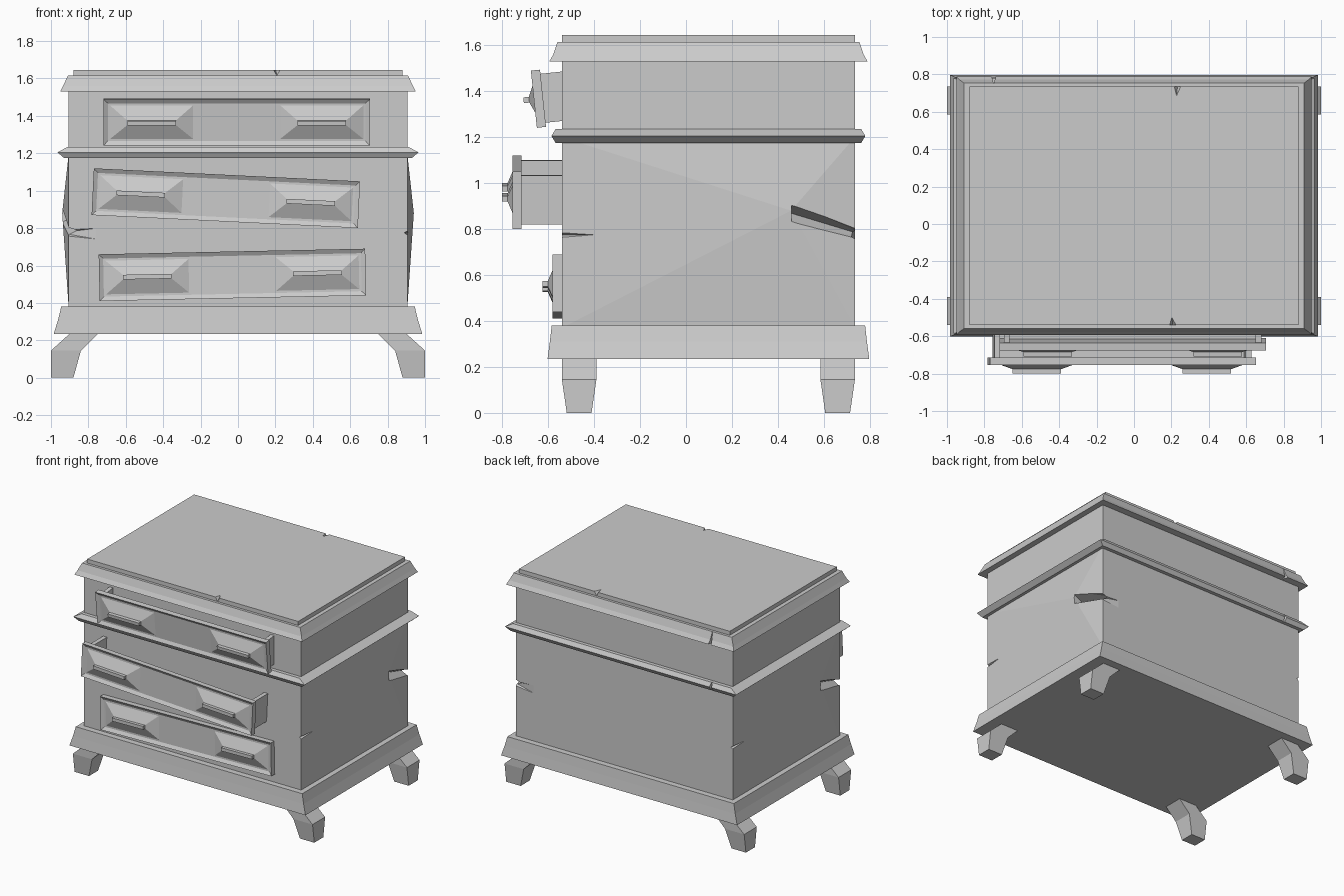
import bpy, bmesh
from math import radians
from mathutils import Vector, Matrix

if "Cube" in bpy.data.objects:
    bpy.data.objects.remove(bpy.data.objects["Cube"])

CY = 0.0975  # centre of the cabinet in y (drawers overhang the front)


def finish(bm, name):
    bmesh.ops.recalc_face_normals(bm, faces=bm.faces)
    me = bpy.data.meshes.new(name)
    bm.to_mesh(me)
    bm.free()
    ob = bpy.data.objects.new(name, me)
    bpy.context.collection.objects.link(ob)
    return ob


def loft(bm, sections):
    """Skin rectangles (z, x0, x1, y0, y1) from bottom to top."""
    rings = [[bm.verts.new(p) for p in ((a, c, z), (b, c, z), (b, d, z), (a, d, z))]
             for z, a, b, c, d in sections]
    bm.faces.new(rings[0][::-1])
    bm.faces.new(rings[-1])
    for r, s in zip(rings, rings[1:]):
        for i in range(4):
            j = (i + 1) % 4
            bm.faces.new((r[i], r[j], s[j], s[i]))


def tier(name, levels):
    """Moulding centred on the cabinet, levels are (z, half x, half y)."""
    bm = bmesh.new()
    loft(bm, [(z, -x, x, CY - y, CY + y) for z, x, y in levels])
    return bm if name is None else finish(bm, name)


def box(bm, x0, x1, y0, y1, z0, z1):
    loft(bm, [(z0, x0, x1, y0, y1), (z1, x0, x1, y0, y1)])


def carve(target, points, turn=False):
    """Cut the convex hull of the points out of the target (turn: rotated 180 degrees)."""
    bm = bmesh.new()
    for x, y, z in points:
        bm.verts.new((-x, 2 * CY - y, z) if turn else (x, y, z))
    hull = bmesh.ops.convex_hull(bm, input=bm.verts)
    cutter = finish(bm, "cutter")
    cutter.hide_render = True
    mod = target.modifiers.new("cut", 'BOOLEAN')
    mod.operation, mod.solver, mod.object = 'DIFFERENCE', 'EXACT', cutter
    bpy.context.view_layer.objects.active = target
    bpy.ops.object.modifier_apply(modifier=mod.name)
    bpy.data.objects.remove(cutter)


# Cabinet body with swollen side panels
bm = tier(None, [(0.37, 0.905, 0.6375), (1.2, 0.905, 0.6375), (1.54, 0.905, 0.6375)])
bm.normal_update()
sides = [f for f in bm.faces if abs(f.normal.x) > 0.9 and f.calc_center_median().z < 1]
for v in bmesh.ops.poke(bm, faces=sides)['verts']:
    s = 1 if v.co.x > 0 else -1
    v.co = (0.94 * s, CY + 0.36 * s, 0.88)
body = finish(bm, "cabinet_body")

# Split at the rear right / front left corners, with shallow nicks on every corner
split = [(0.97, 0.46, 0.92), (0.97, 0.46, 0.815), (0.87, 0.46, 0.868),
         (0.97, 0.80, 0.80), (0.97, 0.80, 0.71), (0.855, 0.80, 0.765)]
nick_end = [(0.95, 0.80, 0.83), (0.95, 0.80, 0.72), (0.95, 0.715, 0.775),
            (0.75, 0.736, 0.80), (0.75, 0.736, 0.74), (0.75, 0.80, 0.77)]
nick_side = [(0.96, -0.60, 0.82), (0.96, -0.60, 0.72), (0.88, -0.60, 0.775),
             (0.96, -0.40, 0.80), (0.96, -0.40, 0.75), (0.91, -0.40, 0.775)]
for turn in (False, True):
    for pts in (split, nick_end, nick_side):
        carve(body, pts, turn)

# Mouldings and top board
tier("base_moulding", [(0.235, 0.985, 0.70), (0.31, 0.962, 0.69), (0.38, 0.945, 0.682)])
belt = tier("middle_moulding", [(1.175, 0.93, 0.665), (1.205, 0.965, 0.683), (1.235, 0.91, 0.665)])
crown = tier("top_moulding", [(1.53, 0.95, 0.692), (1.56, 0.935, 0.675), (1.615, 0.91, 0.657)])
board = tier("top_board", [(1.61, 0.88, 0.6375), (1.645, 0.88, 0.6375)])

# Chips in the edges of the top and a nick in the rear mouldings
for x, edge, tip in ((0.21, -0.56, -0.48), (0.235, 0.76, 0.66)):
    carve(board, [(x - 0.04, edge, 1.67), (x + 0.04, edge, 1.67), (x - 0.01, tip, 1.66),
                  (x, edge, 1.60)])
for part, z0, z1 in ((crown, 1.5, 1.63), (belt, 1.15, 1.25)):
    carve(part, [(-0.77, 0.82, z0), (-0.77, 0.82, z1), (-0.73, 0.82, z0), (-0.73, 0.82, z1),
                 (-0.75, 0.75, z0), (-0.75, 0.75, z1)])

# Splayed feet
for sx, side in ((-1, "left"), (1, "right")):
    for y, end in ((-0.465, "front"), (0.66, "rear")):
        bm = bmesh.new()
        loft(bm, [(z, *sorted((sx * a, sx * b)), y - h, y + h) for z, a, b, h in
                  ((0, 0.88, 1.0, 0.054), (0.145, 0.84, 1.0, 0.075), (0.24, 0.745, 0.895, 0.075))])
        finish(bm, f"{end}_{side}_foot")


def drawer(name, loc, pitch, roll, tray):
    """Crooked drawer; local origin is the centre of the front panel's outer face."""
    w, h, t = 0.7125, 0.125, 0.04
    bm = bmesh.new()
    box(bm, -w, w, 0, t, -h, h)
    bmesh.ops.recalc_face_normals(bm, faces=bm.faces)
    front = [f for f in bm.faces if f.normal.y < -0.9]
    bmesh.ops.inset_region(bm, faces=front, thickness=0.033, depth=-0.014)
    # handle plates rising from the sunk panel, with a bar on each
    for x in (-0.455, 0.455):
        base = [bm.verts.new((x + a * 0.222, 0.014, b * 0.09))
                for a, b in ((-1, -1), (1, -1), (1, 1), (-1, 1))]
        tip = [bm.verts.new((x + a * 0.13, -0.021, b * 0.0125))
               for a, b in ((-1, -1), (1, -1), (1, 1), (-1, 1))]
        for i in range(4):
            j = (i + 1) % 4
            bm.faces.new((base[i], base[j], tip[j], tip[i]))
        bm.faces.new(tip)
        bm.faces.new(base[::-1])
        box(bm, x - 0.13, x + 0.13, -0.045, -0.02, -0.0125, 0.0125)
    # open tray behind the panel
    if tray:
        a, b = w - 0.025, h - 0.018
        box(bm, -a, -a + 0.03, t, t + tray, -b, b)
        box(bm, a - 0.03, a, t, t + tray, -b, b)
        box(bm, -a + 0.03, a - 0.03, t, t + tray, -b, -b + 0.03)
    ob = finish(bm, name)
    ob.location = loc
    ob.rotation_euler = (radians(pitch), radians(roll), 0)


drawer("top_drawer", (-0.007, -0.662, 1.365), 6, 0, 0.13)
drawer("middle_drawer", (-0.065, -0.755, 0.96), 0, 2.8, 0.2)
drawer("bottom_drawer", (-0.03, -0.58, 0.55), 0, -1.2, 0)
